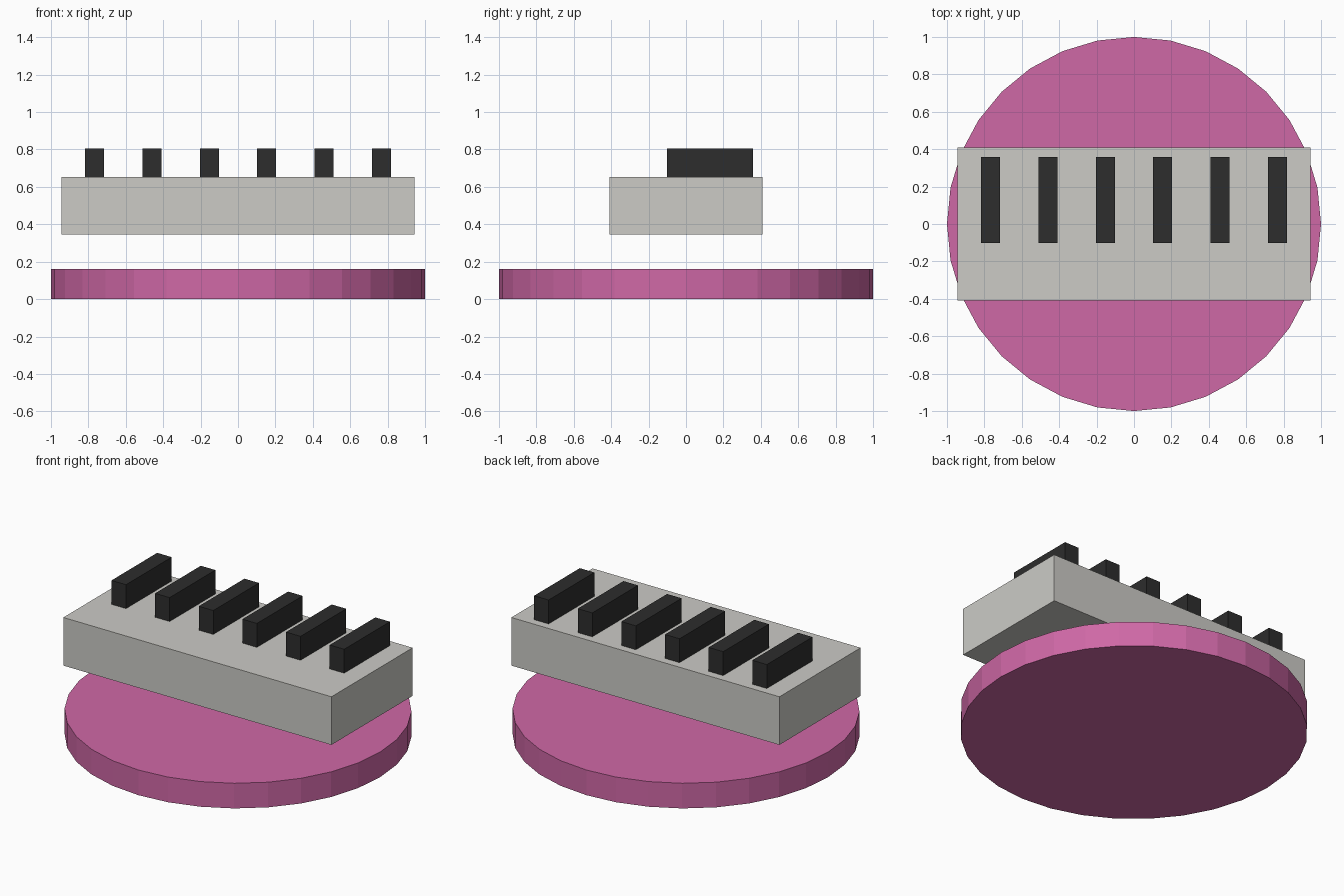
import bpy

if "Cube" in bpy.data.objects:
    bpy.data.objects.remove(bpy.data.objects["Cube"])


def material(name, rgb):
    """Flat material from 0-255 sRGB values, stored as linear."""
    lin = [(c / 255 / 12.92) if c < 11 else ((c / 255 + 0.055) / 1.055) ** 2.4 for c in rgb]
    mat = bpy.data.materials.new(name)
    mat.diffuse_color = (*lin, 1.0)
    mat.use_nodes = True
    mat.node_tree.nodes["Principled BSDF"].inputs["Base Color"].default_value = mat.diffuse_color
    return mat


def box(name, low, high, mat):
    """Axis-aligned box between two corners."""
    centre = [(a + b) / 2 for a, b in zip(low, high)]
    bpy.ops.mesh.primitive_cube_add(size=1, location=centre)
    obj = bpy.context.object
    obj.name = name
    obj.scale = [b - a for a, b in zip(low, high)]
    bpy.ops.object.transform_apply(location=False, rotation=False, scale=True)
    obj.data.materials.append(mat)
    return obj


pink = material("pink", (207, 104, 166))
grey = material("warm_light_grey", (204, 203, 198))
black = material("soft_black", (45, 45, 45))

# Round base disc
DISC_HEIGHT = 0.16
bpy.ops.mesh.primitive_cylinder_add(vertices=32, radius=1, depth=DISC_HEIGHT,
                                    location=(0, 0, DISC_HEIGHT / 2))
disc = bpy.context.object
disc.name = "base_disc"
disc.data.materials.append(pink)

# Slab floating above the disc
SLAB_TOP = 0.652
box("slab", (-0.943, -0.408, 0.346), (0.943, 0.408, SLAB_TOP), grey)

# Row of raised bars, set towards the back of the slab
BARS, SPACING, BAR_WIDTH = 6, 0.307, 0.102
for i in range(BARS):
    x = (i - (BARS - 1) / 2) * SPACING
    box(f"bar_{i + 1}", (x - BAR_WIDTH / 2, -0.102, SLAB_TOP),
        (x + BAR_WIDTH / 2, 0.357, 0.804), black)
